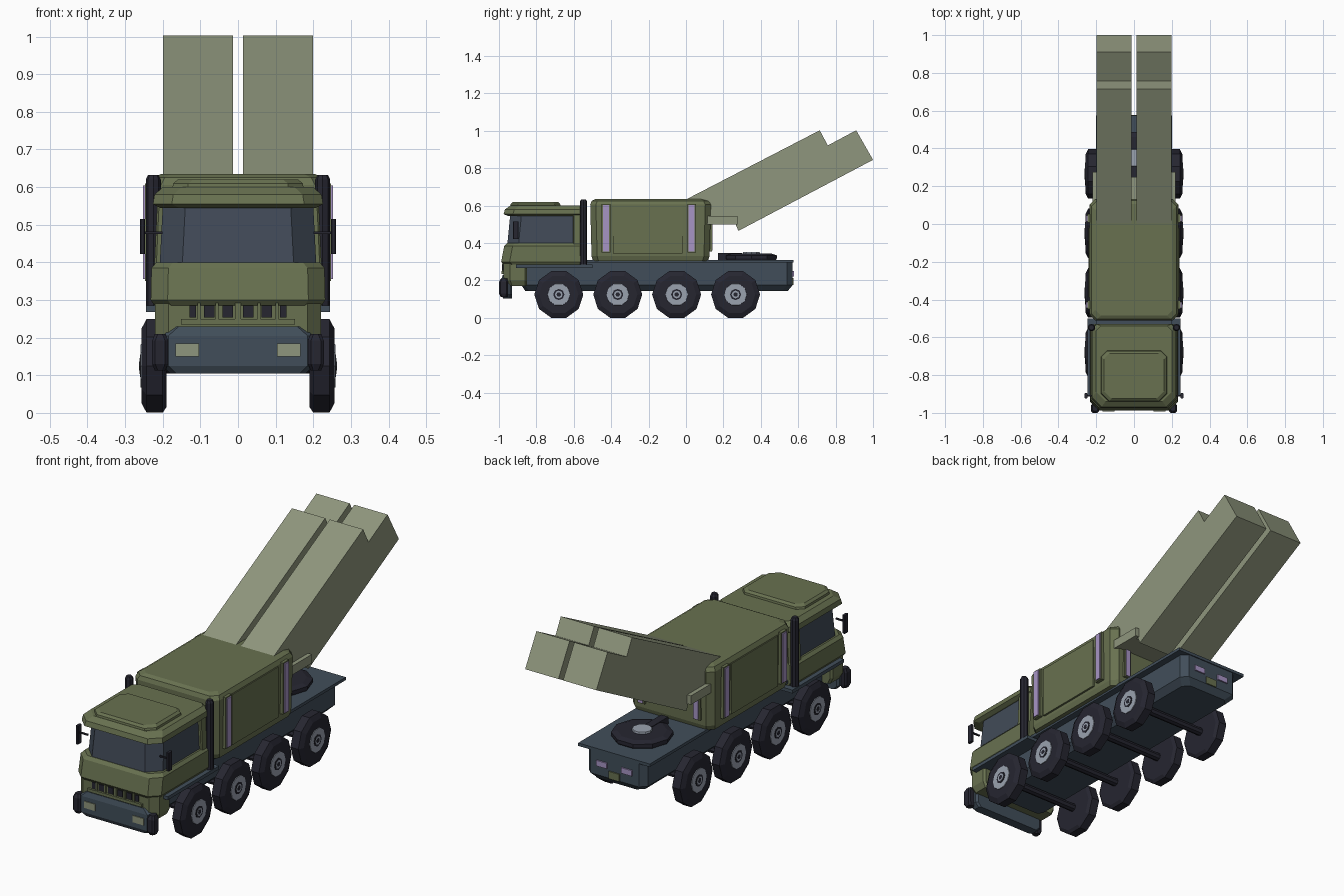
import bpy, bmesh, math


def material(name, rgb):
    m = bpy.data.materials.new(name)
    m.diffuse_color = (*rgb, 1)
    return m


GREEN = material("olive green", (0.138, 0.165, 0.080))
SAGE = material("pale sage", (0.275, 0.305, 0.205))
BLUE = material("slate blue", (0.053, 0.076, 0.102))
GLASS = material("dark glass", (0.054, 0.070, 0.098))
BLACK = material("rubber black", (0.019, 0.019, 0.030))
GREY = material("hub grey", (0.323, 0.361, 0.429))
PURPLE = material("soft purple", (0.390, 0.300, 0.560))


def finish(name, bm, mat):
    bmesh.ops.recalc_face_normals(bm, faces=bm.faces)
    me = bpy.data.meshes.new(name)
    bm.to_mesh(me)
    bm.free()
    me.materials.append(mat)
    ob = bpy.data.objects.new(name, me)
    bpy.context.collection.objects.link(ob)
    return ob


def skin(name, rings, mat):
    """Closed solid through a stack of equal point rings."""
    bm = bmesh.new()
    vs = [[bm.verts.new(p) for p in r] for r in rings]
    n = len(rings[0])
    for a, b in zip(vs, vs[1:]):
        for i in range(n):
            j = (i + 1) % n
            bm.faces.new((a[i], a[j], b[j], b[i]))
    bm.faces.new(vs[0])
    bm.faces.new(vs[-1])
    return finish(name, bm, mat)


def tower(name, levels, mat, cf=0.04, cb=0.03):
    """Stack of rectangles with cut corners; level = (z, half width, front y, back y)."""
    rings = []
    for z, w, f, b in levels:
        rings.append([(-w, f + cf, z), (-w + cf, f, z), (w - cf, f, z), (w, f + cf, z),
                      (w, b - cb, z), (w - cb, b, z), (-w + cb, b, z), (-w, b - cb, z)])
    return skin(name, rings, mat)


def box(name, x, y, z, mat):
    ring = [(x[0], y[0]), (x[1], y[0]), (x[1], y[1]), (x[0], y[1])]
    return skin(name, [[(*p, h) for p in ring] for h in z], mat)


def pair(name, x, y, z, mat):
    box(name + "_right", x, y, z, mat)
    box(name + "_left", (-x[1], -x[0]), y, z, mat)


def turned(name, profile, centre, axis, sides, mat):
    """Solid of revolution; profile = (offset along axis, radius)."""
    rings = []
    for d, r in profile:
        ring = []
        for i in range(sides):
            t = 2 * math.pi * i / sides
            u, v = r * math.cos(t), r * math.sin(t)
            o = (d, u, v) if axis == "x" else (u, v, d)
            ring.append(tuple(c + k for c, k in zip(centre, o)))
        rings.append(ring)
    return skin(name, rings, mat)


# Chassis, deck and fender plate
tower("chassis", [(0.145, 0.135, -0.86, 0.545), (0.175, 0.165, -0.88, 0.57),
                  (0.30, 0.165, -0.88, 0.57)], BLUE, 0.02, 0.03)
box("deck_plate", (-0.2, 0.2), (-0.53, 0.575), (0.295, 0.31), BLUE)
box("fender_plate", (-0.245, 0.245), (-0.91, -0.5), (0.268, 0.285), BLUE)

# Wheels, hubs and axles
for n, y in enumerate((-0.68, -0.365, -0.05, 0.265), 1):
    turned(f"axle_{n}", [(-0.2, 0.02), (0.2, 0.02)], (0, y, 0.125), "x", 8, BLACK)
    for side, s in (("right", 1), ("left", -1)):
        tag = f"{n}_{side}"
        c = (0, y, 0.125)
        turned("tyre_" + tag, [(s * 0.19, 0.115), (s * 0.2, 0.131), (s * 0.243, 0.131),
                               (s * 0.256, 0.105)], c, "x", 10, BLACK)
        turned("hub_" + tag, [(s * 0.25, 0.062), (s * 0.259, 0.06)], c, "x", 10, GREY)
        turned("hub_ring_" + tag, [(s * 0.25, 0.03), (s * 0.261, 0.03)], c, "x", 8, BLACK)
        turned("hub_cap_" + tag, [(s * 0.25, 0.021), (s * 0.262, 0.021)], c, "x", 8, GREY)
        turned("hub_bore_" + tag, [(s * 0.25, 0.012), (s * 0.2625, 0.012)], c, "x", 8, BLACK)

# Cab
tower("cab_nose", [(0.17, 0.205, -0.965, -0.85), (0.2, 0.22, -0.975, -0.85),
                   (0.3, 0.22, -0.975, -0.85)], GREEN, 0.035, 0.01)
tower("cab_body", [(0.285, 0.222, -0.975, -0.53), (0.3, 0.232, -0.988, -0.53),
                   (0.385, 0.23, -0.972, -0.53), (0.4, 0.217, -0.957, -0.53)], GREEN, 0.045, 0.02)
tower("cab_windows", [(0.395, 0.208, -0.955, -0.6), (0.55, 0.2, -0.94, -0.6)], GLASS, 0.06, 0.005)
tower("cab_rear_wall", [(0.395, 0.222, -0.605, -0.53), (0.55, 0.215, -0.605, -0.53)], GREEN, 0.005, 0.02)
tower("cab_roof", [(0.545, 0.207, -0.952, -0.53), (0.555, 0.226, -0.975, -0.53),
                   (0.58, 0.222, -0.968, -0.53), (0.6, 0.2, -0.94, -0.54)], GREEN, 0.05, 0.025)
tower("roof_hatch", [(0.595, 0.175, -0.94, -0.67), (0.61, 0.172, -0.937, -0.673),
                     (0.62, 0.16, -0.925, -0.685)], GREEN, 0.04, 0.03)

# Grille
for n, (x, w) in enumerate(((0.027, 0.028), (0.077, 0.028), (0.12, 0.018)), 1):
    pair(f"grille_slot_{n}", (x - w / 2, x + w / 2), (-0.98, -0.97), (0.254, 0.285), BLACK)
for n, x in enumerate((0.0, 0.052, 0.1), 1):
    pair(f"grille_rib_{n}", (x, x + 0.008), (-0.984, -0.97), (0.25, 0.292), GREEN)
box("grille_lip", (-0.152, 0.152), (-0.986, -0.97), (0.235, 0.25), GREEN)

# Bumper, headlights and corner guards
tower("bumper", [(0.105, 0.18, -0.978, -0.93), (0.125, 0.2, -0.988, -0.93),
                 (0.205, 0.2, -0.988, -0.93), (0.23, 0.172, -0.98, -0.93)], BLUE, 0.015, 0.01)
pair("headlight", (0.104, 0.166), (-0.992, -0.984), (0.15, 0.184), SAGE)
for side, s in (("right", 1), ("left", -1)):
    o = tower("bumper_guard_" + side, [(0.112, 0.014, -0.99, -0.955), (0.13, 0.021, -1.0, -0.952),
              (0.192, 0.021, -1.0, -0.952), (0.21, 0.014, -0.99, -0.955)], BLACK, 0.008, 0.008)
    o.location.x = s * 0.207

    # Mirrors and exhaust stacks
    o = tower("mirror_" + side, [(0.422, 0.007, -0.925, -0.895), (0.515, 0.007, -0.925, -0.895)],
              BLACK, 0.003, 0.003)
    o.location.x = s * 0.254
    turned("exhaust_" + side, [(0.28, 0.02), (0.62, 0.02), (0.632, 0.014)],
           (s * 0.225, -0.548, 0), "z", 8, BLACK)
pair("mirror_arm", (0.2, 0.25), (-0.914, -0.906), (0.475, 0.482), BLACK)

# Cargo housing with side panels and strips
tower("housing", [(0.305, 0.222, -0.498, 0.118), (0.33, 0.23, -0.505, 0.126),
                  (0.605, 0.235, -0.512, 0.133), (0.625, 0.225, -0.504, 0.124),
                  (0.635, 0.205, -0.485, 0.105)], GREEN, 0.03, 0.03)
pair("side_panel", (0.22, 0.24), (-0.39, -0.02), (0.345, 0.6), GREEN)
for n, y in enumerate((-0.428, 0.03), 1):
    pair(f"strip_rail_{n}", (0.22, 0.247), (y - 0.023, y + 0.023), (0.35, 0.61), GREEN)
    pair(f"strip_{n}", (0.245, 0.253), (y - 0.016, y + 0.016), (0.356, 0.604), PURPLE)
pair("rear_rail", (0.135, 0.175), (0.11, 0.138), (0.355, 0.52), GREEN)
pair("rear_strip", (0.143, 0.167), (0.136, 0.143), (0.36, 0.51), PURPLE)

# Raised launch tubes, made from one side profile
tube = [(0.0, 0.633), (0.715, 1.003), (0.758, 0.922), (0.91, 1.003), (1.0, 0.845),
        (0.28, 0.465), (0.258, 0.518), (0.0, 0.518)]
for name, xs in (("launch_tube_right", (0.013, 0.199)), ("launch_tube_left", (-0.199, -0.013))):
    skin(name, [[(x, y, z) for y, z in tube] for x in xs], SAGE)
pair("support_arm", (0.198, 0.22), (0.1, 0.275), (0.5, 0.545), SAGE)
box("support_plate", (-0.2, 0.2), (0.1, 0.25), (0.502, 0.52), SAGE)

# Spare wheel lying on the deck
c = (0, 0.35, 0)
turned("spare_wheel", [(0.305, 0.135), (0.318, 0.143), (0.334, 0.143), (0.343, 0.115)], c, "z", 10, BLACK)
turned("spare_hub", [(0.335, 0.05), (0.352, 0.046)], c, "z", 10, GREY)
box("spare_clamp", (-0.02, 0.02), (0.17, 0.3), (0.31, 0.346), BLACK)

# Tail lights and rear plate
pair("tail_light", (0.04, 0.1), (0.565, 0.577), (0.222, 0.25), PURPLE)
box("rear_plate", (-0.03, 0.03), (0.565, 0.576), (0.175, 0.212), GREEN)
